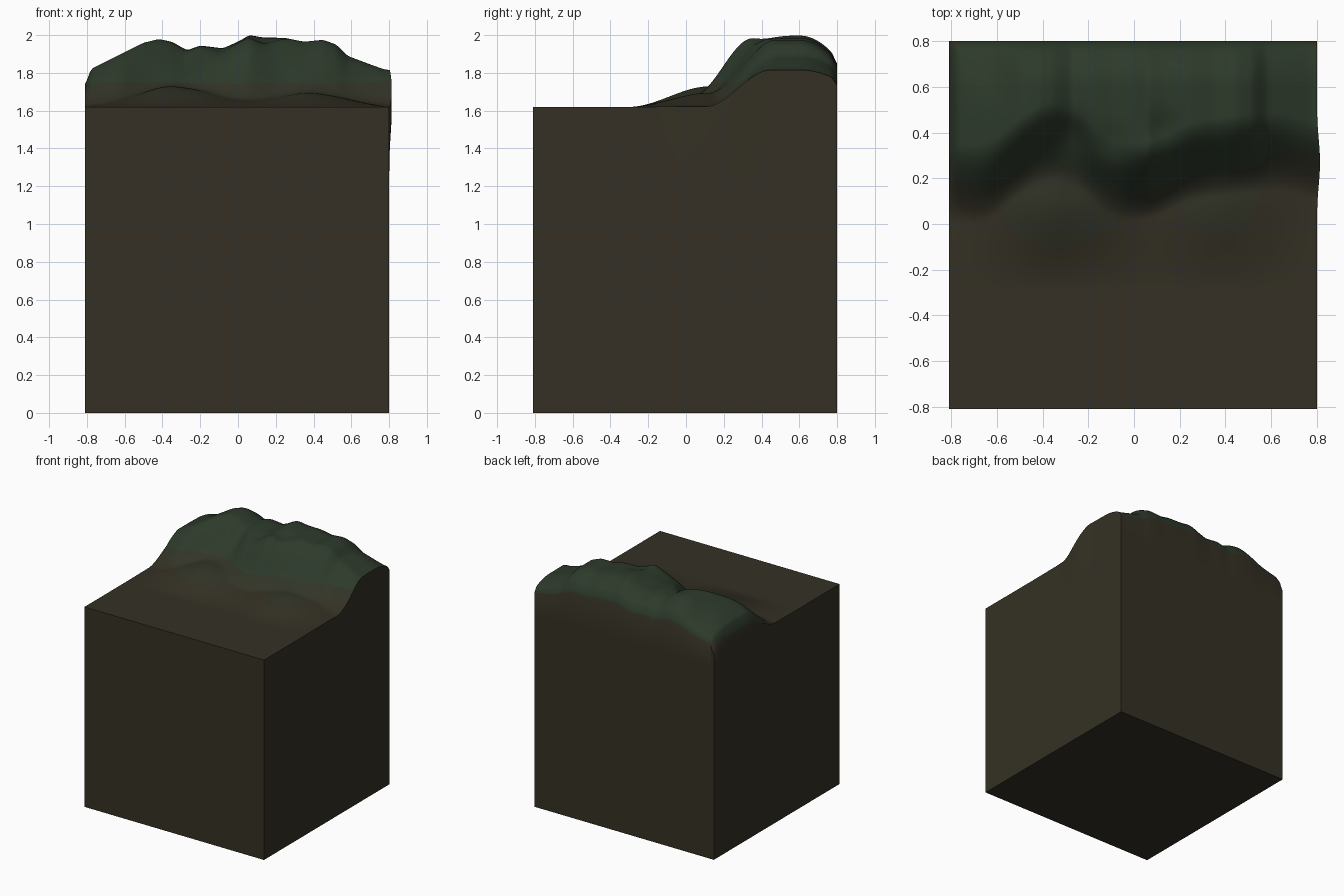
import bpy, bmesh, math

if "Cube" in bpy.data.objects:
    bpy.data.objects.remove(bpy.data.objects["Cube"])

X0, X1, Y0, Y1, BASE = -0.81, 0.80, -0.81, 0.80, 1.62
N = 120

# Ridge crest, centre of the steep bank, and low foothill height, all along x
CREST = [(-.81, 1.73), (-.78, 1.82), (-.7, 1.86), (-.6, 1.91), (-.5, 1.96), (-.42, 1.98),
         (-.35, 1.965), (-.27, 1.92), (-.2, 1.945), (-.08, 1.93), (0, 1.965), (.06, 2.0),
         (.13, 1.988), (.25, 1.985), (.35, 1.965), (.45, 1.975), (.52, 1.95), (.58, 1.89),
         (.7, 1.845), (.77, 1.82), (.8, 1.815)]
BANK = [(-.81, .18), (-.65, .17), (-.5, .3), (-.38, .37), (-.27, .35), (-.2, .28),
        (-.1, .19), (0, .18), (.1, .2), (.2, .26), (.35, .29), (.5, .31), (.65, .32), (.8, .27)]
FOOT = [(-.81, 0), (-.7, .02), (-.55, .06), (-.38, .115), (-.2, .09), (-.05, .05), (.05, .035),
        (.2, .05), (.37, .08), (.5, .06), (.7, .015), (.8, 0)]


def lerp(table, x):
    for (a, p), (b, q) in zip(table, table[1:]):
        if x <= b:
            return p + (q - p) * max(0, (x - a) / (b - a))
    return table[-1][1]


def curve(table, x, r):
    return sum(lerp(table, x + r * k / 3) for k in range(-3, 4)) / 7


def smooth(t):
    t = min(1, max(0, t))
    return t * t * (3 - 2 * t)


def bump(x, y, cx, cy, r):
    return math.exp(-((x - cx) ** 2 + (y - cy) ** 2) / (r * r))


def height(x, y):
    foot = curve(FOOT, x, .06) * smooth((y + .3) / .42)
    w = .17
    rise = smooth((y - curve(BANK, x, .06) + w) / (2 * w))
    crest = curve(CREST, x, .012) - BASE
    h = foot + (crest - foot) * rise
    # Hollows between the rounded tops, then the drop to the rear edge
    h -= rise * (.04 * bump(x, y, -.27, .38, .1) + .03 * bump(x, y, .13, .4, .09)
                 + .03 * bump(x, y, -.62, .68, .12) + .02 * bump(x, y, -.1, .35, .08))
    back = max(0, (y - .6) / .2)
    h -= (.04 + .3 * max(0, crest - .19)) * 1.25 * back ** 2 * rise
    h -= .03 * max(0, (y - .77) / .03) * rise
    return BASE + max(0, h)


def side_bulge(y, z):
    return .014 * math.exp(-((y - .27) / .14) ** 2) * smooth((z - 1.3) / .3)


def make_material(name, rgb):
    m = bpy.data.materials.new(name)
    m.diffuse_color = (*rgb, 1)
    m.use_nodes = True
    m.node_tree.nodes["Principled BSDF"].inputs["Base Color"].default_value = m.diffuse_color
    return m


bm = bmesh.new()
# Ground surface
grid = []
for j in range(N + 1):
    y = Y0 + (Y1 - Y0) * j / N
    row = []
    for i in range(N + 1):
        x = X0 + (X1 - X0) * i / N
        z = height(x, y)
        shift = side_bulge(y, z) if i == N else 0
        row.append(bm.verts.new((x + shift, y, z)))
    grid.append(row)
for j in range(N):
    for i in range(N):
        f = bm.faces.new((grid[j][i], grid[j][i + 1], grid[j + 1][i + 1], grid[j + 1][i]))
        c = f.calc_center_median()
        f.material_index = 2 if c.z > BASE + .13 else 1 if c.z > BASE + .05 else 0

# Vertical walls in rings, then the underside
ring = ([grid[0][i] for i in range(N)] + [grid[j][N] for j in range(N)]
        + [grid[N][i] for i in range(N, 0, -1)] + [grid[j][0] for j in range(N, 0, -1)])
for z in (1.55, 1.4, 1.25, 0):
    low = []
    for k, v in enumerate(ring):
        x = X1 + side_bulge(v.co.y, z) if N <= k < 2 * N else v.co.x
        if k == 2 * N:
            x = X1
        low.append(bm.verts.new((x, v.co.y, z)))
    for k in range(len(ring)):
        n = (k + 1) % len(ring)
        bm.faces.new((ring[k], low[k], low[n], ring[n]))
    ring = low
bm.faces.new(ring[::-1])
bmesh.ops.recalc_face_normals(bm, faces=bm.faces)

mesh = bpy.data.meshes.new("hillside_block")
bm.to_mesh(mesh)
bm.free()
block = bpy.data.objects.new("hillside_block", mesh)
bpy.context.collection.objects.link(block)
for name, rgb in (("earth", (.035, .030, .018)), ("mossy_earth", (.031, .034, .020)),
                  ("moss", (.026, .042, .024))):
    mesh.materials.append(make_material(name, rgb))

bpy.context.view_layer.objects.active = block
block.select_set(True)
bpy.ops.object.shade_smooth_by_angle(angle=math.radians(40))
